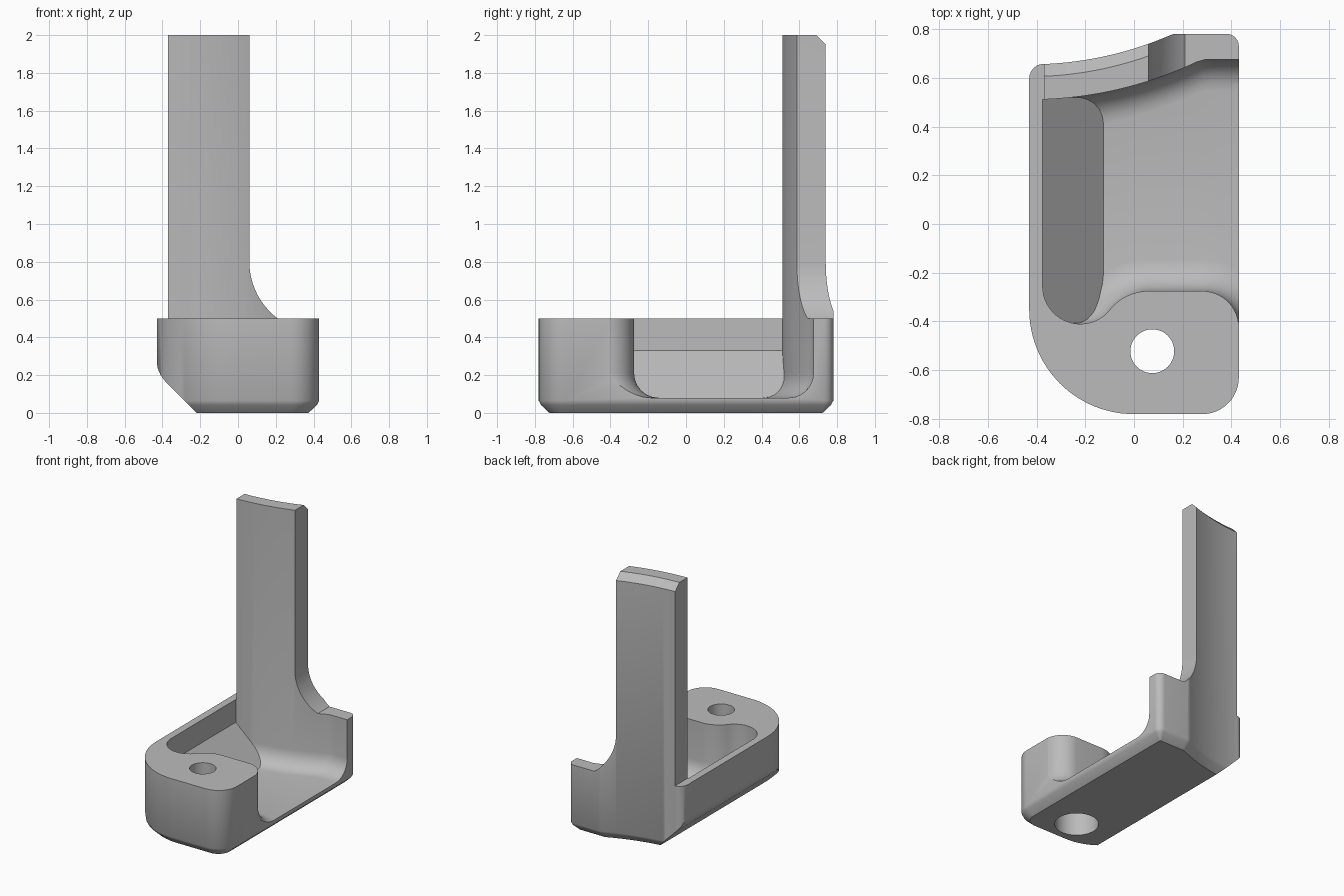
import bpy, bmesh
from math import cos, sin, radians, sqrt

if "Cube" in bpy.data.objects:
    bpy.data.objects.remove(bpy.data.objects["Cube"], do_unlink=True)

grey = bpy.data.materials.new("plain grey")
grey.use_nodes = True
grey.diffuse_color = (0.5, 0.5, 0.5, 1)
grey.node_tree.nodes["Principled BSDF"].inputs["Base Color"].default_value = (0.5, 0.5, 0.5, 1)


def loft(name, rings):
    """Closed solid through rings with equal point counts."""
    bm = bmesh.new()
    loops = [[bm.verts.new(p) for p in ring] for ring in rings]
    n = len(loops[0])
    for a, b in zip(loops, loops[1:]):
        for i in range(n):
            j = (i + 1) % n
            bm.faces.new((a[i], a[j], b[j], b[i]))
    bm.faces.new(loops[0][::-1])
    bm.faces.new(loops[-1])
    bmesh.ops.recalc_face_normals(bm, faces=bm.faces)
    mesh = bpy.data.meshes.new(name)
    bm.to_mesh(mesh)
    bm.free()
    mesh.materials.append(grey)
    ob = bpy.data.objects.new(name, mesh)
    bpy.context.collection.objects.link(ob)
    return ob


def at(points, z):
    return [(x, y, z) for x, y in points]


def prism(name, xz, y0=-1, y1=1):
    return loft(name, [[(x, y, z) for x, z in xz] for y in (y0, y1)])


def cut(target, cutter):
    mod = target.modifiers.new("cut", 'BOOLEAN')
    mod.operation, mod.solver, mod.object = 'DIFFERENCE', 'EXACT', cutter
    bpy.context.view_layer.objects.active = target
    bpy.ops.object.modifier_apply(modifier=mod.name)
    bpy.data.objects.remove(cutter, do_unlink=True)


def arc(cx, cy, r, a0, a1, n=12):
    angles = [radians(a0 + (a1 - a0) * i / n) for i in range(n + 1)]
    return [(cx + r * cos(a), cy + r * sin(a)) for a in angles]


def bow(x, r):
    """Shallow curve shared by both faces of the back wall."""
    return 2.115 - sqrt(r * r - (x + 0.43) ** 2)


def bow_line(x0, x1, r, limit, inset, n=32):
    xs = [x0 + (x1 - x0) * i / n for i in range(n + 1)]
    return [(x, min(limit, bow(x, r)) - inset) for x in xs]


def footprint(d):
    r = max(0.05 - d, 0.006)
    return (arc(0, -0.35, 0.43 - d, 180, 270, 24)
            + arc(0.28, -0.63, 0.15 - d, 270, 360)
            + arc(0.43 - d - r, 0.78 - d - r, r, 0, 90, 6)
            + bow_line(0.18, -0.36, 1.46, 0.78, d)
            + arc(-0.37, 0.597, 0.06 - min(d, 0.054), 90, 180, 6))


def pocket(d):
    return (arc(-0.22, -0.255, 0.155 - d, 180, 321.5, 20)
            + arc(0.06, -0.478, 0.203 + d, 141.5, 90)[1:]
            + arc(0.28, -0.425, 0.15 + d, 90, 8)
            + [(0.8, -0.4 + d)]
            + bow_line(0.75, -0.375 + d, 1.605, 0.675, d))


# Full-height block with a chamfered foot
body = loft("bracket_body", [at(footprint(0.057), 0), at(footprint(0.012), 0.042),
                             at(footprint(0), 0.065), at(footprint(0), 2)])

# Sloped underside along the right edge
cut(body, prism("underside_cutter", [(-0.435, 0.3), (-0.425, 0.235), (-0.41, 0.2), (-0.385, 0.167),
                                     (-0.21, -0.01), (-0.21, -0.2), (-0.7, -0.2), (-0.7, 0.3)]))

# Open pocket with a filleted floor and one sloped side
f = 0.13
rings = [at(pocket(f * (1 - sin(radians(a)))), 0.08 + f * (1 - cos(radians(a))))
         for a in range(0, 91, 15)]
cavity = loft("pocket_cutter", rings + [at(pocket(0), 2.2)])
cut(cavity, prism("slope_cutter", [(-0.125, 0.08), (-0.425, 0.38), (-0.6, 0.38),
                                   (-0.6, -0.1), (0.055, -0.1)]))
cut(body, cavity)

# Trim everything above the base except the upright post
cut(body, prism("front_trim", [(-1, 0.5), (1, 0.5), (1, 2.2), (-1, 2.2)], -1, 0.45))
cut(body, prism("right_trim", [(-1, 0.5), (-0.37, 0.5), (-0.37, 2.2), (-1, 2.2)]))
flare = arc(0.435, 0.8, 0.375, 180, 233.13)
cut(body, prism("left_trim", flare + [(1, 0.5), (1, 2.2), (0.06, 2.2)]))

# Chamfer on the rear top edge of the post
chamfer = [at(bow_line(-0.6, 0.2, 1.46, 1, d) + [(0.2, 1.2), (-0.6, 1.2)], 1.95 + d)
           for d in (-0.02, 0.1)]
cut(body, loft("chamfer_cutter", chamfer))

# Screw hole with a wider recess from below
for r, top in ((0.09, 0.7), (0.15, 0.3)):
    ring = arc(0.075, -0.522, r, 0, 360, 48)[:-1]
    cut(body, loft("hole_cutter", [at(ring, -0.1), at(ring, top)]))

bpy.ops.object.select_all(action='DESELECT')
body.select_set(True)
bpy.context.view_layer.objects.active = body
bpy.ops.object.shade_smooth_by_angle(angle=radians(30))
